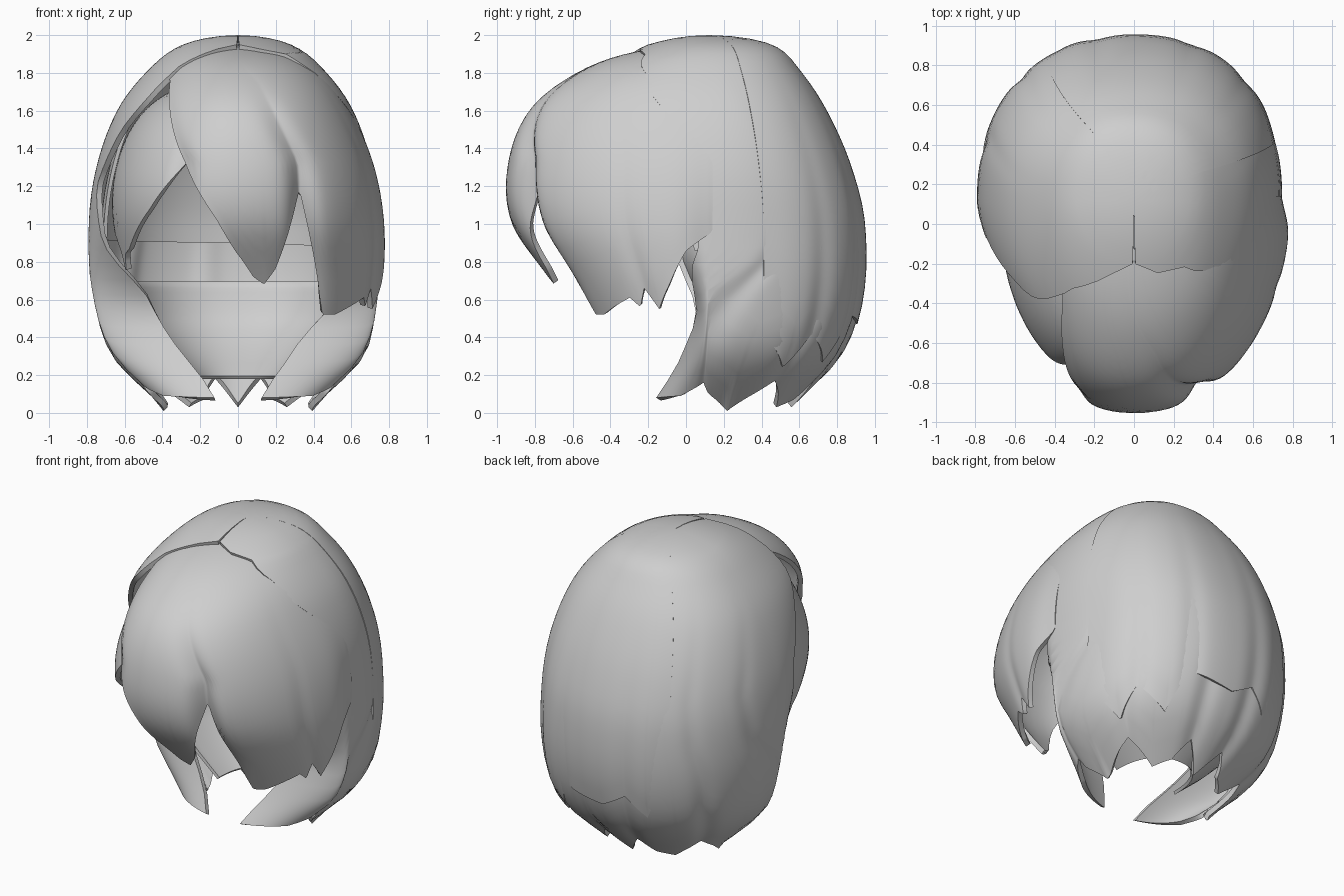
import bpy, math

if "Cube" in bpy.data.objects:
    bpy.data.objects.remove(bpy.data.objects["Cube"])

CY = 0.12  # crown centre along y

hair = bpy.data.materials.new("grey_hair")
hair.diffuse_color = (0.62, 0.62, 0.62, 1)
hair.use_nodes = True
hair.node_tree.nodes["Principled BSDF"].inputs["Base Color"].default_value = hair.diffuse_color


def linear(pts, v):
    """Piecewise linear lookup on ascending (key, value) pairs."""
    if v <= pts[0][0]:
        return pts[0][1]
    for (a, p), (b, q) in zip(pts, pts[1:]):
        if v <= b:
            return p + (q - p) * (v - a) / (b - a)
    return pts[-1][1]


def smooth(xs, ys, v):
    """Cubic lookup with finite-difference tangents."""
    n = len(xs)
    v = min(max(v, xs[0]), xs[-1])
    i = 0
    while i < n - 2 and v > xs[i + 1]:
        i += 1

    def slope(k):
        a, b = max(k - 1, 0), min(k + 1, n - 1)
        return (ys[b] - ys[a]) / (xs[b] - xs[a])
    h = xs[i + 1] - xs[i]
    t = (v - xs[i]) / h
    return ((2*t**3 - 3*t*t + 1) * ys[i] + (t**3 - 2*t*t + t) * h * slope(i)
            + (3*t*t - 2*t**3) * ys[i + 1] + (t**3 - t*t) * h * slope(i + 1))


def shell(name, sections, start, end, hem, grooves=(), grow=1.0, thick=0.03,
          cols=110, rows=26, base=None, front_p=1.0):
    """Hair sheet hanging from the crown.
    sections: (z, left, right, front y, back y) from the top down
    start, end: (z, azimuth) edges, 0 = front, 90 = right
    hem: (s, z) along the sheet; grooves: (s, depth, width)
    base: azimuths kept by the inner columns while the edges sweep"""
    top = sections[0][0]
    keys = [math.sqrt(top - r[0]) for r in sections]
    tab = [[r[k] for r in sections] for k in range(1, 5)]
    verts, faces = [], []
    for i in range(cols + 1):
        s = i / cols
        low = linear(hem, s)
        for j in range(rows + 1):
            t = j / rows
            z = top - (top - low) * t ** 1.7
            u = math.sqrt(max(top - z, 0))
            left, right, front, back = [smooth(keys, c, u) for c in tab]
            a0, a1 = linear(start, z), linear(end, z)
            if base:
                b0, b1 = base
                a = (b0 + (b1 - b0) * s + (a0 - b0) * (1 - s) ** 4
                     + (a1 - b1) * s ** 4)
            else:
                a = a0 + (a1 - a0) * s
            sn, cs = math.sin(math.radians(a)), math.cos(math.radians(a))
            g = grow
            for s0, depth, width in grooves:
                g -= depth * math.exp(-((s - s0) / width) ** 2) * t ** 3
            p = front_p if cs > 0 else 0.88
            x = (right if sn > 0 else left) * math.copysign(abs(sn) ** p, sn)
            y = (CY - front if cs > 0 else back - CY) * abs(cs) ** p
            verts.append((x * g, CY - math.copysign(y, cs) * g, z))
    m = rows + 1
    for i in range(cols):
        for j in range(rows):
            k = i * m + j
            faces.append((k, k + 1, k + m + 1, k + m))
    me = bpy.data.meshes.new(name)
    me.from_pydata(verts, [], faces)
    me.materials.append(hair)
    ob = bpy.data.objects.new(name, me)
    bpy.context.collection.objects.link(ob)
    bpy.ops.object.select_all(action='DESELECT')
    ob.select_set(True)
    bpy.context.view_layer.objects.active = ob
    # weld the crown, then give the sheet thickness
    w = ob.modifiers.new("weld", 'WELD')
    w.merge_threshold = 0.0005
    sol = ob.modifiers.new("thickness", 'SOLIDIFY')
    sol.thickness = thick
    sol.offset = -1
    for mod in ("weld", "thickness"):
        bpy.ops.object.modifier_apply(modifier=mod)
    bpy.ops.object.shade_smooth_by_angle(angle=math.radians(50))
    return ob


# long back and side hair, curling under at the neck
BACK = [(2.0, 0, 0, CY, CY), (1.95, .29, .28, -.2, .45), (1.8, .49, .47, -.55, .61),
        (1.6, .64, .61, -.75, .74), (1.3, .75, .71, -.7, .87), (1.0, .79, .74, -.4, .94),
        (.6, .77, .74, .02, .93), (.3, .67, .67, -.04, .82), (.03, .40, .40, -.2, .56)]
right_edge = [(.08, 16), (.2, 20), (.4, 28), (.6, 45), (.85, 80), (1.0, 86),
              (1.5, 82), (1.8, 60), (1.9, 44), (1.95, 1)]
left_edge = [(.08, 344), (.2, 340), (.4, 330), (.65, 320), (.9, 295), (1.2, 284),
             (1.5, 296), (1.65, 306), (1.75, 311), (1.85, 318), (1.92, 336), (1.95, 359)]
half_hem = [(0, .08), (.1, .09), (.165, .16), (.22, .01), (.3, .17), (.36, .03),
            (.42, .07), (.46, .18), (.5, .03)]
back_hem = half_hem + [(1 - s, z) for s, z in half_hem[-2::-1]]
back_grooves = [(s, .035, .02) for s in (.165, .3, .46, .54, .7, .835)]
shell("back_hair", BACK, right_edge, left_edge, back_hem, back_grooves,
      cols=200, rows=34, base=(80, 280))

# shorter layer over the right half of the back
over_hem = [(0, .45), (.15, .24), (.25, .42), (.4, .27), (.5, .52), (.7, .47),
            (.8, .56), (.9, .43), (1, .75)]
shell("back_overlay", BACK, [(0, 108), (2, 108)], [(0, 212), (2, 212)], over_hem,
      [(.25, .02, .05), (.5, .02, .05), (.8, .02, .05), (0, .022, .1), (1, .022, .1)],
      grow=1.01, thick=.02)

# swept fringe running from the parting to the right side
FRINGE = [(1.95, 0, 0, CY, .3), (1.9, .28, .28, -.32, .4), (1.8, .42, .45, -.58, .45),
          (1.6, .55, .60, -.83, .5), (1.3, .68, .73, -.945, .55), (1.0, .72, .785, -.92, .55),
          (.7, .72, .78, -.72, .5), (.5, .70, .74, -.6, .45)]
fringe_hem = [(0, 1.33), (.14, 1.02), (.25, .72), (.284, .68), (.32, .76), (.38, 1.0),
              (.43, 1.18), (.46, .92), (.495, .62), (.515, .52), (.57, .52), (.72, .61),
              (.75, .56), (.78, .66), (.82, .55), (.87, .68), (.93, .86), (1, .97)]
shell("right_fringe", FRINGE, [(1.33, -24), (1.45, -31), (1.6, -40), (1.75, -50), (1.92, -80)],
      [(0, 92), (2, 92)], fringe_hem,
      [(.43, .075, .06), (.78, .015, .03), (0, .03, .05), (1, .055, .06)],
      cols=150, front_p=.93)

# small rounded fringe left of the parting
LEFT = [(1.78, 0, 0, CY, .3), (1.7, .36, .3, -.42, .4), (1.55, .54, .4, -.68, .45),
        (1.3, .655, .5, -.82, .5), (1.05, .68, .5, -.84, .5), (.73, .63, .5, -.7, .5)]
left_hem = [(0, 1.05), (.2, .92), (.26, .85), (.29, .73), (.33, .84), (.42, .87),
            (.7, 1.08), (1, 1.36)]
shell("left_fringe", LEFT, [(0, -88), (2, -88)], [(0, -21), (2, -21)], left_hem,
      [(1, .05, .12), (0, .03, .12)], cols=60, front_p=.9)

# inner cap behind the face opening
CAP = [(z - .04, a * .92, b * .92, CY + (f - CY) * .9, CY + (k - CY) * .92)
       for z, a, b, f, k in BACK]
shell("inner_cap", CAP, [(0, 78), (2, 78)], [(0, 282), (2, 282)],
      [(0, .86), (.5, .9), (1, .92)], cols=60, thick=.02)

# lining at the nape
NAPE = [(.68, .62, .62, -.05, .82), (.5, .55, .55, -.02, .76),
        (.33, .40, .40, .0, .62), (.17, .22, .22, .02, .42)]
shell("nape_lining", NAPE, [(0, 85), (2, 85)], [(0, 275), (2, 275)],
      [(0, .18), (1, .18)], cols=50, rows=12, thick=.02)
